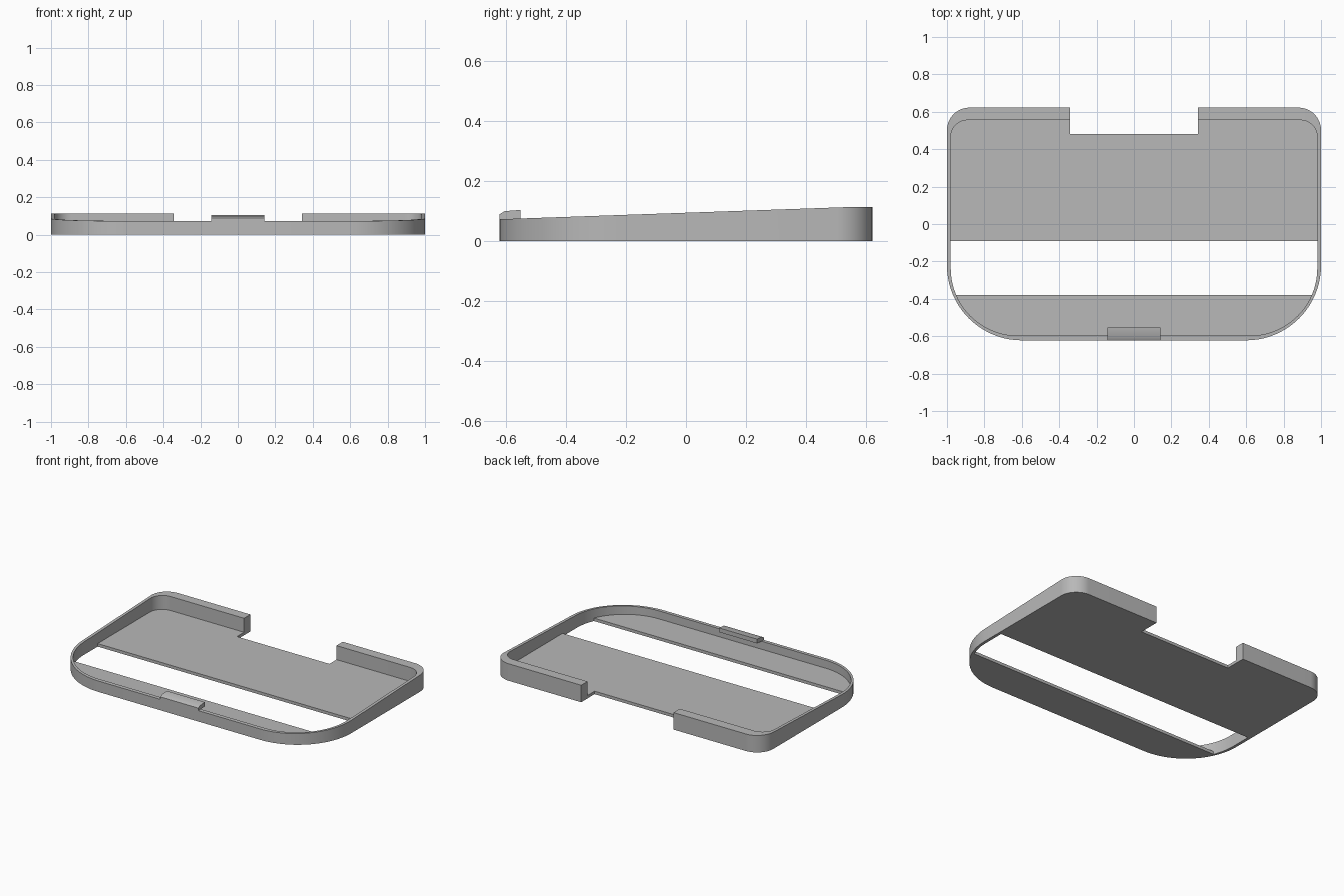
import bpy, bmesh
from math import sin, cos, pi

cube = bpy.data.objects.get("Cube")
if cube:
    bpy.data.objects.remove(cube)

grey = bpy.data.materials.new("plain grey")
grey.use_nodes = True
COLOUR = (0.48, 0.48, 0.48, 1)
grey.diffuse_color = COLOUR
grey.node_tree.nodes["Principled BSDF"].inputs["Base Color"].default_value = COLOUR

NOTCH_X, NOTCH_Y = 0.343, 0.48
FRONT, BACK, INNER_BACK = -0.622, 0.622, 0.555
FLOOR = 0.02
STEPS = 20


def finish(name, bm):
    bmesh.ops.recalc_face_normals(bm, faces=bm.faces)
    mesh = bpy.data.meshes.new(name)
    bm.to_mesh(mesh)
    bm.free()
    mesh.materials.append(grey)
    obj = bpy.data.objects.new(name, mesh)
    bpy.context.collection.objects.link(obj)
    bpy.ops.object.select_all(action='DESELECT')
    obj.select_set(True)
    bpy.context.view_layer.objects.active = obj
    bpy.ops.object.shade_smooth_by_angle(angle=pi / 6)
    return obj


def outline(half, front, back, r_back, r_front):
    """Open path around the tray, from one side of the rear notch to the other."""
    def arc(cx, cy, r, start):
        return [(cx + r * cos(a), cy + r * sin(a))
                for a in (start - pi / 2 * i / STEPS for i in range(STEPS + 1))]
    side = [(NOTCH_X, back)]
    side += arc(half - r_back, back - r_back, r_back, pi / 2)
    side += arc(half - r_front, front + r_front, r_front, 0)
    return side + [(-x, y) for x, y in reversed(side)]


def clip(points, limit, sign):
    """Keep the part of a polygon where sign * (y - limit) is positive."""
    kept = []
    for (x0, y0), (x1, y1) in zip(points, points[1:] + points[:1]):
        d0, d1 = sign * (y0 - limit), sign * (y1 - limit)
        if d0 >= 0:
            kept.append((x0, y0))
        if d0 * d1 < 0:
            kept.append((x0 + (x1 - x0) * d0 / (d0 - d1), limit))
    return kept


def prism(name, points, offset):
    """Extrude a closed polygon of 3D points along an offset."""
    bm = bmesh.new()
    face = bm.faces.new([bm.verts.new(p) for p in points])
    ext = bmesh.ops.extrude_face_region(bm, geom=[face])
    moved = [v for v in ext["geom"] if isinstance(v, bmesh.types.BMVert)]
    bmesh.ops.translate(bm, verts=moved, vec=offset)
    return finish(name, bm)


def rim_height(y):
    t = min(1, (y - FRONT) / (INNER_BACK - FRONT))
    return 0.073 + 0.041 * t


outer = outline(1.0, FRONT, BACK, 0.12, 0.40)
inner = outline(0.98, -0.597, INNER_BACK, 0.09, 0.36)

# Sloping rim wall, open at the rear notch
bm = bmesh.new()
sections = []
for (ox, oy), (ix, iy) in zip(outer, inner):
    sections.append([bm.verts.new(p) for p in (
        (ox, oy, 0), (ox, oy, rim_height(oy)), (ix, iy, rim_height(iy)), (ix, iy, 0))])
for a, b in zip(sections, sections[1:]):
    for k in range(4):
        n = (k + 1) % 4
        bm.faces.new((a[k], a[n], b[n], b[k]))
bm.faces.new(sections[0])
bm.faces.new(sections[-1])
finish("rim_wall", bm)

# Floor plates on both sides of the open slot
floor = inner + [(-NOTCH_X, NOTCH_Y), (NOTCH_X, NOTCH_Y)]
for name, limit, sign in (("rear_floor", -0.09, 1), ("front_floor", -0.38, -1)):
    prism(name, [(x, y, 0) for x, y in clip(floor, limit, sign)], (0, 0, FLOOR))

# Front catch, overhanging the rim inwards
catch = [(FRONT, rim_height(FRONT)), (FRONT, 0.09), (-0.605, 0.1),
         (-0.553, 0.104), (-0.553, rim_height(-0.553))]
prism("front_catch", [(-0.142, y, z) for y, z in catch], (0.284, 0, 0))
